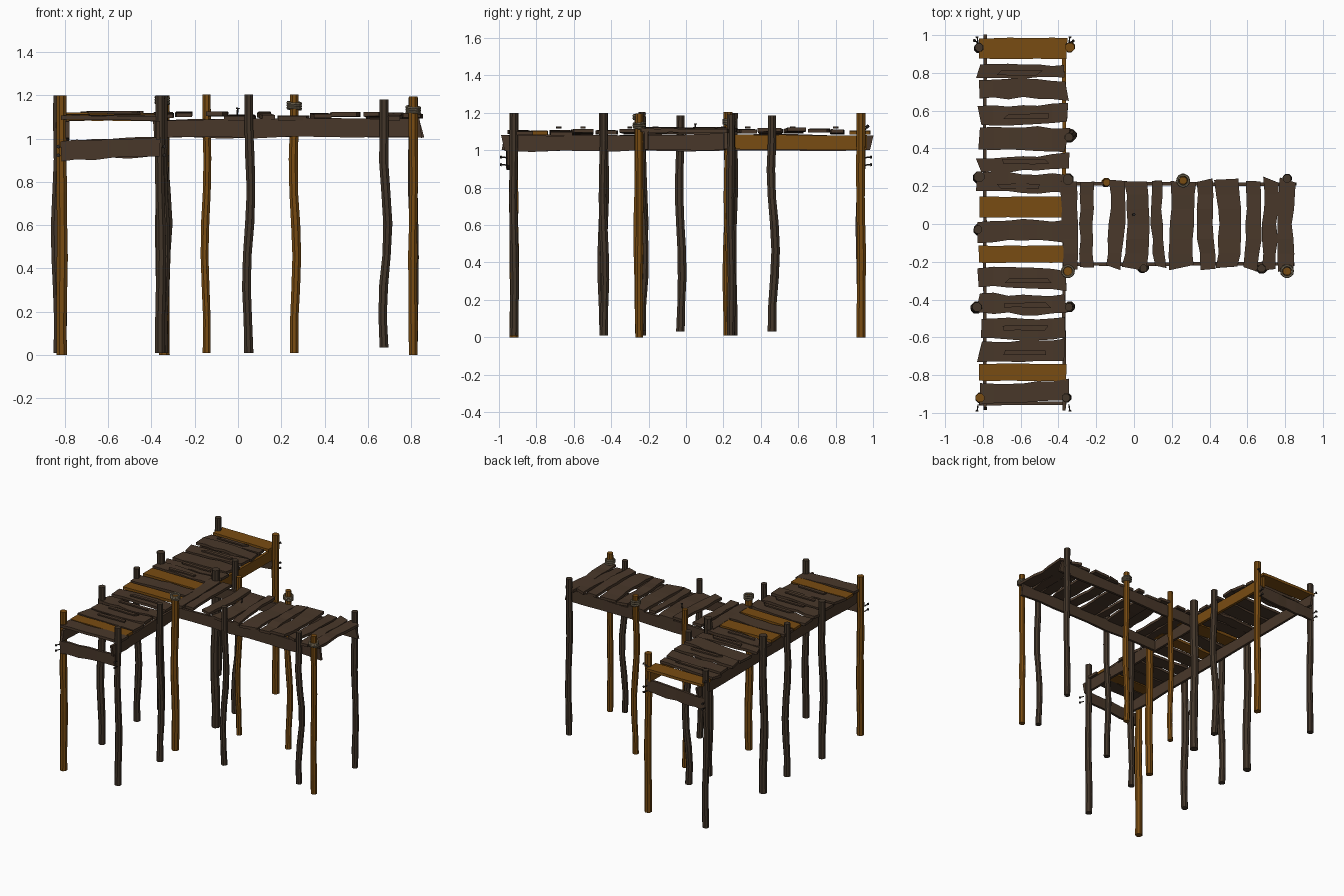
import bpy, bmesh, math, random
from mathutils import Vector

random.seed(7)
if "Cube" in bpy.data.objects:
    bpy.data.objects.remove(bpy.data.objects["Cube"], do_unlink=True)


def material(name, rgb):
    m = bpy.data.materials.new(name)
    m.use_nodes = True
    m.diffuse_color = (*rgb, 1)
    m.node_tree.nodes["Principled BSDF"].inputs["Base Color"].default_value = (*rgb, 1)
    return m


BROWN = material("weathered brown wood", (0.066, 0.039, 0.023))
DARK = material("dark post wood", (0.056, 0.037, 0.023))
AMBER = material("amber wood", (0.19, 0.072, 0.006))
ROPE = material("rope", (0.2, 0.16, 0.1))
IRON = material("dark iron", (0.025, 0.02, 0.017))


def finish(name, bm, mat):
    bmesh.ops.recalc_face_normals(bm, faces=bm.faces)
    mesh = bpy.data.meshes.new(name)
    bm.to_mesh(mesh)
    bm.free()
    mesh.materials.append(mat)
    obj = bpy.data.objects.new(name, mesh)
    bpy.context.collection.objects.link(obj)
    return obj


def loft(name, rings, mat):
    """Skin a list of equal vertex rings and cap both ends."""
    bm = bmesh.new()
    loops = [[bm.verts.new(p) for p in ring] for ring in rings]
    n = len(loops[0])
    for a, b in zip(loops, loops[1:]):
        for i in range(n):
            j = (i + 1) % n
            bm.faces.new((a[i], a[j], b[j], b[i]))
    bm.faces.new(loops[0])
    bm.faces.new(loops[-1])
    return finish(name, bm, mat)


def board(name, start, end, side, width, thick, mat, rough=0.0, bow=0.0, ragged=0.0, steps=6):
    """Uneven board from start to end; side is the direction of its width."""
    start, end, side = Vector(start), Vector(end), Vector(side).normalized()
    along = (end - start).normalized()
    normal = along.cross(side)
    jit = lambda s: random.uniform(-s, s)
    rings = []
    for k in range(steps + 1):
        t = k / steps
        tip = k in (0, steps)
        mid = start.lerp(end, t) + normal * jit(rough * 0.4) + side * bow * math.sin(math.pi * t)
        ring = []
        edges = [side * (s * width / 2 + jit(rough)) + along * (jit(ragged) if tip else 0)
                 for s in (-1, 1)]
        for e, n in ((0, -1), (1, -1), (1, 1), (0, 1)):
            ring.append(mid + edges[e] + normal * n * thick / 2)
        rings.append(ring)
    return loft(name, rings, mat)


def post(name, x, y, bottom, top, radius, mat, wave):
    """Eight-sided pole, gently crooked when wave is set."""
    phase = random.uniform(0, math.tau)
    rings = []
    for k in range(9):
        t = k / 8
        fade = math.sin(math.pi * min(1, t * 1.15)) if t < 0.87 else 0
        cx = x + wave * fade * math.sin(phase + 7 * t)
        cy = y + wave * fade * math.cos(phase + 6 * t)
        r = radius * (1 + random.uniform(-0.07, 0.07))
        rings.append([Vector((cx + r * math.cos(a * math.tau / 8 + 0.39),
                              cy + r * math.sin(a * math.tau / 8 + 0.39),
                              bottom + (top - bottom) * t)) for a in range(8)])
    loft(name, rings, mat)


def nail(name, pos, direction, length=0.035):
    d = Vector(direction).normalized()
    rot = d.to_track_quat('Z', 'Y').to_matrix().to_4x4()
    bm = bmesh.new()
    for r, h, off in ((0.004, length, length / 2), (0.009, 0.006, length)):
        made = bmesh.ops.create_cone(bm, cap_ends=True, segments=6, radius1=r, radius2=r, depth=h)
        bmesh.ops.translate(bm, verts=made["verts"], vec=(0, 0, off))
    bm.transform(rot)
    bmesh.ops.translate(bm, verts=bm.verts, vec=pos)
    finish(name, bm, IRON)


# Long walkway planks: (centre y, width, is amber)
long_planks = [
    (0.93, 0.11, 1), (0.81, 0.07, 0), (0.71, 0.1, 0), (0.58, 0.1, 0),
    (0.45, 0.12, 0), (0.325, 0.075, 0), (0.22, 0.1, 0), (0.09, 0.11, 1),
    (-0.04, 0.11, 0), (-0.16, 0.09, 1), (-0.29, 0.1, 0), (-0.42, 0.1, 0),
    (-0.55, 0.11, 0), (-0.67, 0.11, 0), (-0.785, 0.09, 1), (-0.89, 0.11, 0)]
for i, (y, w, amber) in enumerate(long_planks):
    za, zb = (random.uniform(1.09, 1.112) for _ in range(2))
    tilt = random.uniform(-0.012, 0.012) * (1 - amber)
    board(f"long_plank_{i + 1}", (-0.82, y + tilt, za), (-0.355, y - tilt, zb), (0, 1, 0), w, 0.02,
          AMBER if amber else BROWN, 0.002 if amber else 0.007,
          0 if amber else random.uniform(-0.008, 0.008), 0.004 if amber else 0.018)

# Side walkway planks: (centre x, width, bow)
side_planks = [
    (-0.34, 0.08, 0.0), (-0.25, 0.07, 0.0), (-0.1, 0.08, 0.01), (0.005, 0.12, 0.02),
    (0.13, 0.055, -0.01), (0.255, 0.125, 0.0), (0.385, 0.08, -0.01), (0.49, 0.12, 0.02),
    (0.62, 0.08, 0.015), (0.72, 0.075, 0.0), (0.81, 0.08, -0.01)]
for i, (x, w, bow) in enumerate(side_planks):
    za, zb = (random.uniform(1.092, 1.115) for _ in range(2))
    tilt = random.uniform(-0.012, 0.012)
    board(f"side_plank_{i + 1}", (x + tilt, -0.235, za), (x - tilt, 0.235, zb), (1, 0, 0), w, 0.02,
          BROWN, 0.006, bow, 0.018)

# Thin splinter strips lying on some planks
for i, y in enumerate((0.8, 0.57, 0.33, 0.2, -0.3, -0.43, -0.55, -0.68)):
    x = random.uniform(-0.72, -0.66)
    board(f"splinter_{i + 1}", (x, y, 1.122), (x + 0.22, y, 1.122), (0, 1, 0), 0.025, 0.01,
          BROWN, 0.002, 0, 0.02, 3)

# Beams carrying the decks
UP = (0, 0, 1)
board("long_beam_outer", (-0.79, -0.98, 1.04), (-0.79, 0.985, 1.04), UP, 0.085, 0.018, BROWN, 0.005, 0, 0.02, 10)
board("long_beam_inner_front", (-0.37, -0.975, 1.035), (-0.37, 0.25, 1.045), UP, 0.085, 0.018, BROWN, 0.005, 0, 0.02, 8)
board("long_beam_inner_back", (-0.37, 0.23, 1.045), (-0.37, 0.98, 1.04), UP, 0.08, 0.02, AMBER, 0.003, 0, 0.015, 5)
for side, y in (("front", -0.212), ("back", 0.212)):
    board(f"side_beam_{side}", (-0.38, y, 1.045), (0.85, y, 1.05), UP, 0.085, 0.018, BROWN, 0.005, 0, 0.02, 8)
for side, s in (("front", -1), ("back", 1)):
    board(f"cross_beam_{side}", (-0.825, s * 0.95, 0.945), (-0.35, s * 0.95, 0.965), UP, 0.09, 0.018, BROWN, 0.006, 0, 0.015)
    # Nails through the beam ends
    for j, x in enumerate((-0.825, -0.345)):
        for k, z in enumerate((0.92, 0.96)):
            nail(f"nail_{side}_{j}_{k}", (x, s * 0.955, z), (0.15 * (2 * j - 1), s, 0.1))
nail("deck_nail_1", (-0.005, 0.05, 1.1), (0.1, 0, 1), 0.04)
nail("deck_nail_2", (-0.36, 0.95, 1.1), (0.6, 0.3, 0.4), 0.05)
nail("deck_nail_3", (-0.81, 0.95, 1.1), (-0.5, 0.3, 0.4), 0.05)

# Posts: (x, y, bottom, top, radius, is amber, crookedness)
posts = [
    (-0.82, 0.935, 0.01, 1.2, 0.024, 0, 0.006), (-0.82, 0.25, 0.01, 1.2, 0.028, 0, 0.008),
    (-0.825, -0.03, 0.03, 1.185, 0.024, 0, 0.012), (-0.83, -0.44, 0.01, 1.2, 0.026, 0, 0.01),
    (-0.815, -0.92, 0.0, 1.2, 0.026, 1, 0.003), (-0.34, 0.935, 0.0, 1.2, 0.025, 1, 0.004),
    (-0.345, 0.46, 0.03, 1.185, 0.024, 0, 0.02), (-0.35, 0.235, 0.01, 1.2, 0.03, 0, 0.008),
    (-0.35, -0.25, 0.02, 1.18, 0.027, 1, 0.006), (-0.345, -0.44, 0.01, 1.2, 0.023, 0, 0.01),
    (-0.36, -0.92, 0.01, 1.2, 0.024, 0, 0.006), (-0.145, 0.22, 0.01, 1.205, 0.02, 1, 0.01),
    (0.26, 0.23, 0.01, 1.205, 0.022, 1, 0.012), (0.81, 0.24, 0.01, 1.19, 0.023, 0, 0.006),
    (0.05, -0.235, 0.01, 1.205, 0.022, 0, 0.014), (0.675, -0.235, 0.035, 1.18, 0.022, 0, 0.018),
    (0.81, -0.25, 0.0, 1.195, 0.022, 1, 0.003)]
for i, (x, y, b, t, r, amber, wave) in enumerate(posts):
    post(f"post_{i + 1}", x, y, b, t, r, AMBER if amber else DARK, wave)

# Rope wound around three posts
for i, (x, y, z) in enumerate(((0.26, 0.23, 1.14), (0.81, -0.25, 1.12), (-0.35, -0.25, 1.165))):
    for k in range(3):
        bpy.ops.mesh.primitive_torus_add(major_radius=0.03, minor_radius=0.007, major_segments=14,
                                         minor_segments=6, location=(x, y, z + 0.012 * k),
                                         rotation=(0.12 * (k - 1), 0.08, 0))
        coil = bpy.context.object
        coil.name = f"rope_coil_{i + 1}_{k + 1}"
        coil.data.materials.append(ROPE)
